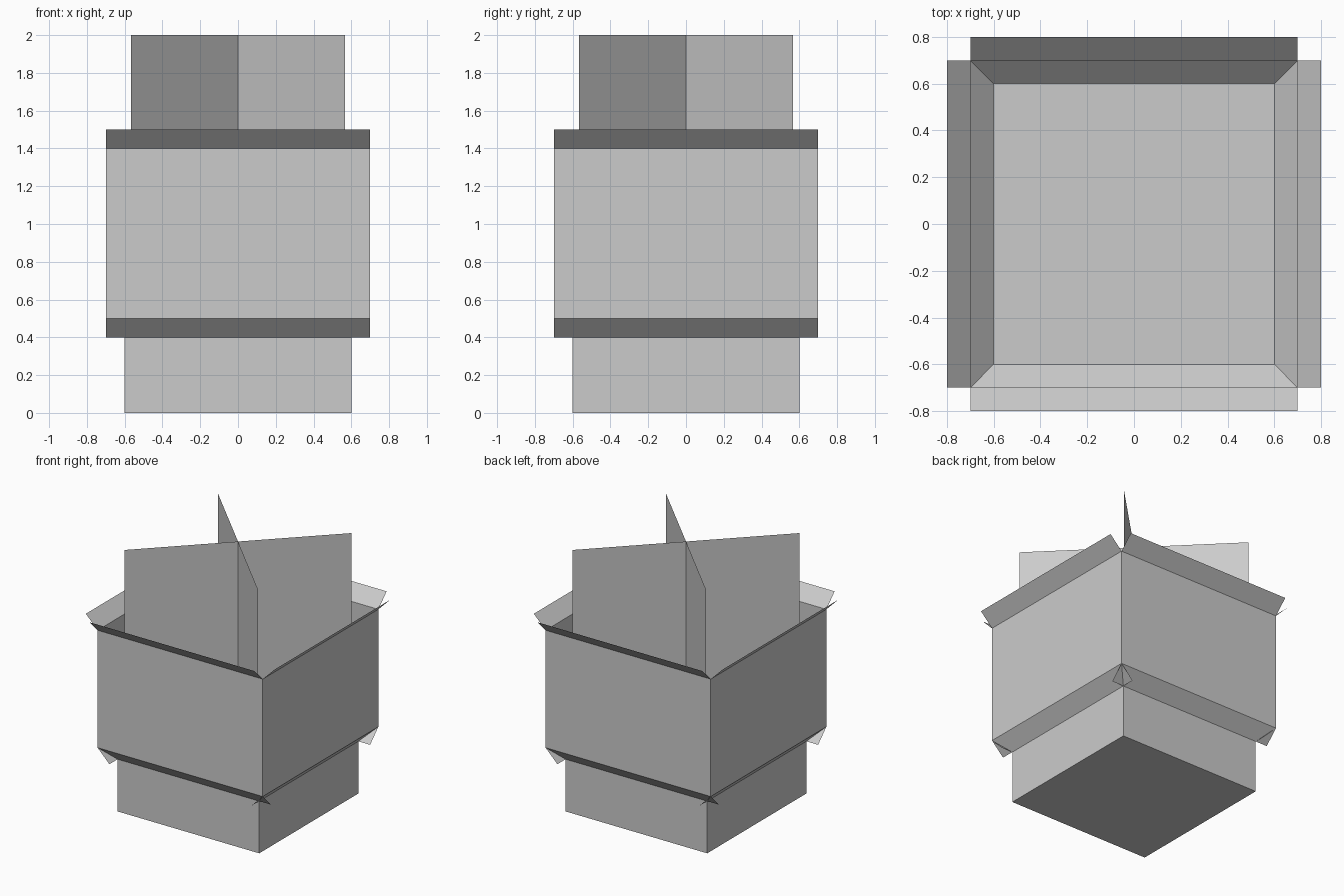
import bpy
from math import pi
from mathutils import Matrix, Vector

cube = bpy.data.objects.get("Cube")
if cube:
    bpy.data.objects.remove(cube, do_unlink=True)

# One flat grey for everything
grey = bpy.data.materials.new("plain_grey")
grey.use_nodes = True
grey.diffuse_color = (0.6, 0.6, 0.6, 1)
bsdf = next(n for n in grey.node_tree.nodes if n.type == "BSDF_PRINCIPLED")
bsdf.inputs["Base Color"].default_value = grey.diffuse_color


def panel(name, half_width, low, high, angle):
    """Thin sheet between two (distance, height) edges, turned about z."""
    corners = [(-half_width, -low[0], low[1]), (half_width, -low[0], low[1]),
               (half_width, -high[0], high[1]), (-half_width, -high[0], high[1])]
    turn = Matrix.Rotation(angle, 3, "Z")
    mesh = bpy.data.meshes.new(name)
    mesh.from_pydata([turn @ Vector(c) for c in corners], [], [(0, 1, 2, 3)])
    mesh.materials.append(grey)
    obj = bpy.data.objects.new(name, mesh)
    bpy.context.collection.objects.link(obj)
    return obj


# Closed base block
bpy.ops.mesh.primitive_cube_add(size=1, location=(0, 0, 0.2))
base = bpy.context.object
base.name = "base"
base.data.transform(Matrix.Diagonal((1.2, 1.2, 0.4, 1)))
base.data.materials.append(grey)

# Open pot: lower flare, wall and upper rim on each side
for i, side in enumerate(("front", "left", "back", "right")):
    angle = i * pi / 2
    panel(side + "_lower_flare", 0.7, (0.6, 0.4), (0.7, 0.5), angle)
    panel(side + "_wall", 0.7, (0.7, 0.5), (0.7, 1.4), angle)
    panel(side + "_rim", 0.7, (0.7, 1.4), (0.8, 1.5), angle)

# Two crossed upright plant sheets
for name, angle in (("plant_sheet_a", pi / 4), ("plant_sheet_b", -pi / 4)):
    panel(name, 0.8, (0, 0.4), (0, 2.0), angle)
